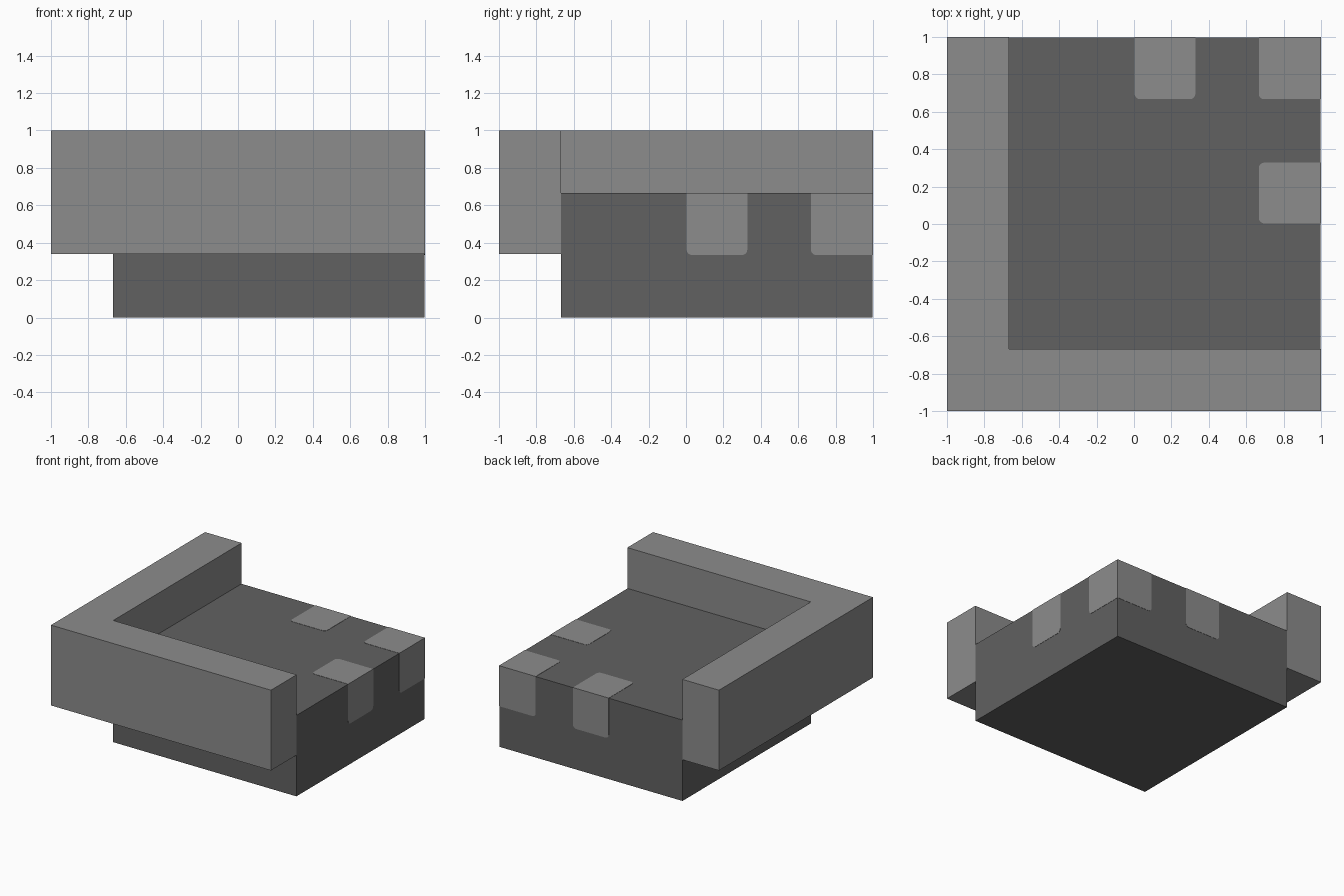
import bpy
import bmesh
import math
from mathutils import Vector

cube = bpy.data.objects.get("Cube")
if cube:
    bpy.data.objects.remove(cube, do_unlink=True)


def make_material(name, grey):
    mat = bpy.data.materials.new(name)
    mat.use_nodes = True
    colour = (grey, grey, grey, 1)
    mat.diffuse_color = colour
    mat.node_tree.nodes["Principled BSDF"].inputs["Base Color"].default_value = colour
    return mat


light_grey = make_material("light grey", 0.262)
dark_grey = make_material("dark grey", 0.12)

THIRD = 0.667   # inner line of the wall, and height of the body top
EDGE = 1.0      # outer limit of the model
SKIN = 0.002    # thickness of the painted tabs


def extrude_profile(name, points, offset, mat):
    """Build a prism from a flat outline of 3D points."""
    bm = bmesh.new()
    face = bm.faces.new([bm.verts.new(p) for p in points])
    result = bmesh.ops.extrude_face_region(bm, geom=[face])
    moved = [v for v in result["geom"] if isinstance(v, bmesh.types.BMVert)]
    bmesh.ops.translate(bm, verts=moved, vec=offset)
    bmesh.ops.recalc_face_normals(bm, faces=bm.faces[:])
    mesh = bpy.data.meshes.new(name)
    bm.to_mesh(mesh)
    bm.free()
    mesh.materials.append(mat)
    obj = bpy.data.objects.new(name, mesh)
    bpy.context.collection.objects.link(obj)
    return obj


def tab_outline(width, depth, round_left, radius=0.03, steps=5):
    """Outline of a tab: u runs along the edge, v inwards from it."""
    points = [(0, 0), (width, 0)] if round_left else [(0, 0), (width, 0), (width, depth)]

    def corner(cu, start):
        for i in range(steps + 1):
            a = start + math.pi / 2 * i / steps
            yield cu + radius * math.cos(a), depth - radius + radius * math.sin(a)

    if round_left:
        points += corner(width - radius, 0)
    points += corner(radius, math.pi / 2)
    return points


def tab(name, origin, along, inward, normal, corner_tab=False):
    """Thin tab lying on a face of the body, with its inner corners rounded."""
    o, u, v, n = Vector(origin), Vector(along), Vector(inward), Vector(normal)
    size = EDGE - THIRD
    outline = tab_outline(size if corner_tab else 0.325, size, not corner_tab)
    points = [o + u * a + v * b for a, b in outline]
    extrude_profile(name, points, n * -SKIN, light_grey)


# Body, a skin thinner on the faces that carry tabs
lo, hi = -THIRD, EDGE - SKIN
extrude_profile("body", [(lo, lo, 0), (EDGE - SKIN, lo, 0), (hi, hi, 0), (lo, hi, 0)],
                (0, 0, THIRD - SKIN), dark_grey)

# Raised L-shaped wall along the front and one side
wall = [(-EDGE, -EDGE), (EDGE, -EDGE), (EDGE, -THIRD),
        (-THIRD, -THIRD), (-THIRD, EDGE), (-EDGE, EDGE)]
extrude_profile("corner_wall", [(x, y, 0.34) for x, y in wall],
                (0, 0, EDGE - 0.34), light_grey)

# Tabs folding over the left and back edges, one pair each plus the shared corner
X, Y, Z = Vector((1, 0, 0)), Vector((0, 1, 0)), Vector((0, 0, 1))
for side, along, out in (("left", Y, X), ("back", X, Y)):
    for place, start, at_corner in (("middle", 0.003, False), ("corner", THIRD, True)):
        origin = along * start + out * EDGE + Z * THIRD
        tab(f"{side}_{place}_tab_drop", origin, along, -Z, out, at_corner)
        if not at_corner:
            tab(f"{side}_{place}_tab_top", origin, along, -out, Z)
tab("corner_tab_top", X * THIRD + Y * EDGE + Z * THIRD, X, -Y, Z, True)
